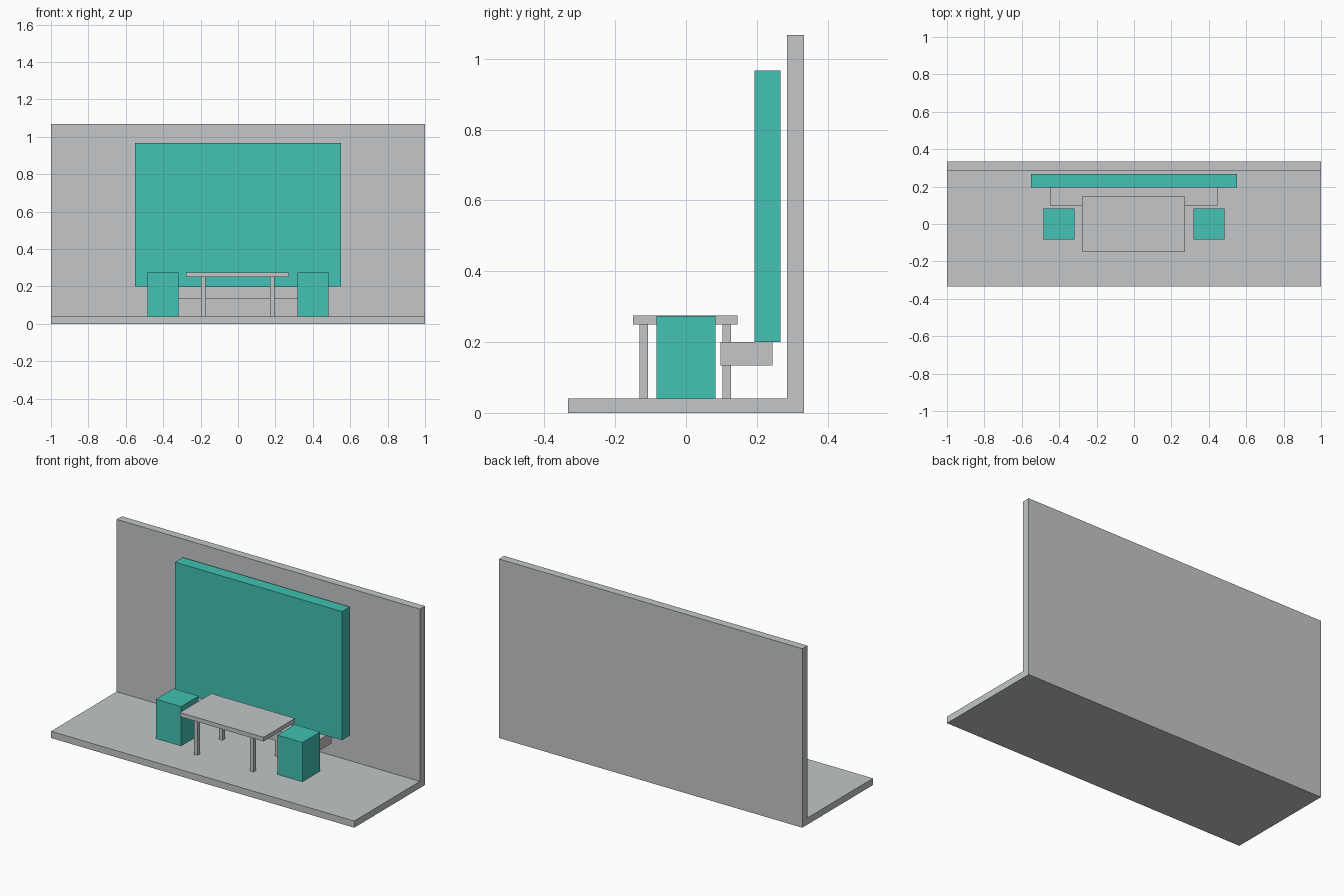
import bpy
import bmesh
from mathutils import Vector

cube = bpy.data.objects.get("Cube")
if cube:
    bpy.data.objects.remove(cube, do_unlink=True)


def make_material(name, colour):
    mat = bpy.data.materials.new(name)
    mat.use_nodes = True
    mat.diffuse_color = colour
    mat.node_tree.nodes["Principled BSDF"].inputs["Base Color"].default_value = colour
    return mat


grey = make_material("light grey", (0.546, 0.565, 0.578, 1))
teal = make_material("teal", (0.054, 0.539, 0.451, 1))


def finish(name, bm, mat):
    bmesh.ops.recalc_face_normals(bm, faces=bm.faces)
    mesh = bpy.data.meshes.new(name)
    bm.to_mesh(mesh)
    bm.free()
    mesh.materials.append(mat)
    obj = bpy.data.objects.new(name, mesh)
    bpy.context.collection.objects.link(obj)
    return obj


def box(name, xs, ys, zs, mat):
    """Box spanning the given (low, high) range on each axis."""
    bm = bmesh.new()
    bmesh.ops.create_cube(bm, size=1)
    spans = (xs, ys, zs)
    bmesh.ops.scale(bm, vec=Vector([hi - lo for lo, hi in spans]), verts=bm.verts)
    bmesh.ops.translate(bm, vec=Vector([(lo + hi) / 2 for lo, hi in spans]), verts=bm.verts)
    return finish(name, bm, mat)


FLOOR = 0.04
DEPTH = 0.333

# Floor and back wall: one L-shaped profile extruded along x
profile = [(-DEPTH, 0), (DEPTH, 0), (DEPTH, 1.067), (0.285, 1.067), (0.285, FLOOR), (-DEPTH, FLOOR)]
bm = bmesh.new()
end = bm.faces.new([bm.verts.new((-1, y, z)) for y, z in profile])
side = bmesh.ops.extrude_face_region(bm, geom=[end])
moved = [v for v in side["geom"] if isinstance(v, bmesh.types.BMVert)]
bmesh.ops.translate(bm, vec=(2, 0, 0), verts=moved)
finish("floor_and_wall", bm, grey)

# Hanging panel and the ledge below it
box("wall_panel", (-0.55, 0.55), (0.194, 0.267), (0.2, 0.967), teal)
box("ledge", (-0.446, 0.446), (0.097, 0.245), (0.134, 0.2), grey)

# Table, very slightly off centre
cx = cy = -0.002
box("table_top", (cx - 0.276, cx + 0.276), (cy - 0.148, cy + 0.148), (0.25, 0.275), grey)
half = 0.012
for sx, x_name in ((-1, "right"), (1, "left")):
    for sy, y_name in ((-1, "front"), (1, "back")):
        x, y = cx + sx * 0.185, cy + sy * 0.117
        box(f"table_leg_{y_name}_{x_name}", (x - half, x + half), (y - half, y + half), (FLOOR, 0.25), grey)

# Block stools at both ends of the table
for s, side_name in ((-1, "right"), (1, "left")):
    x = s * 0.4
    box(f"stool_{side_name}", (x - 0.083, x + 0.083), (-0.083, 0.083), (FLOOR, 0.274), teal)
